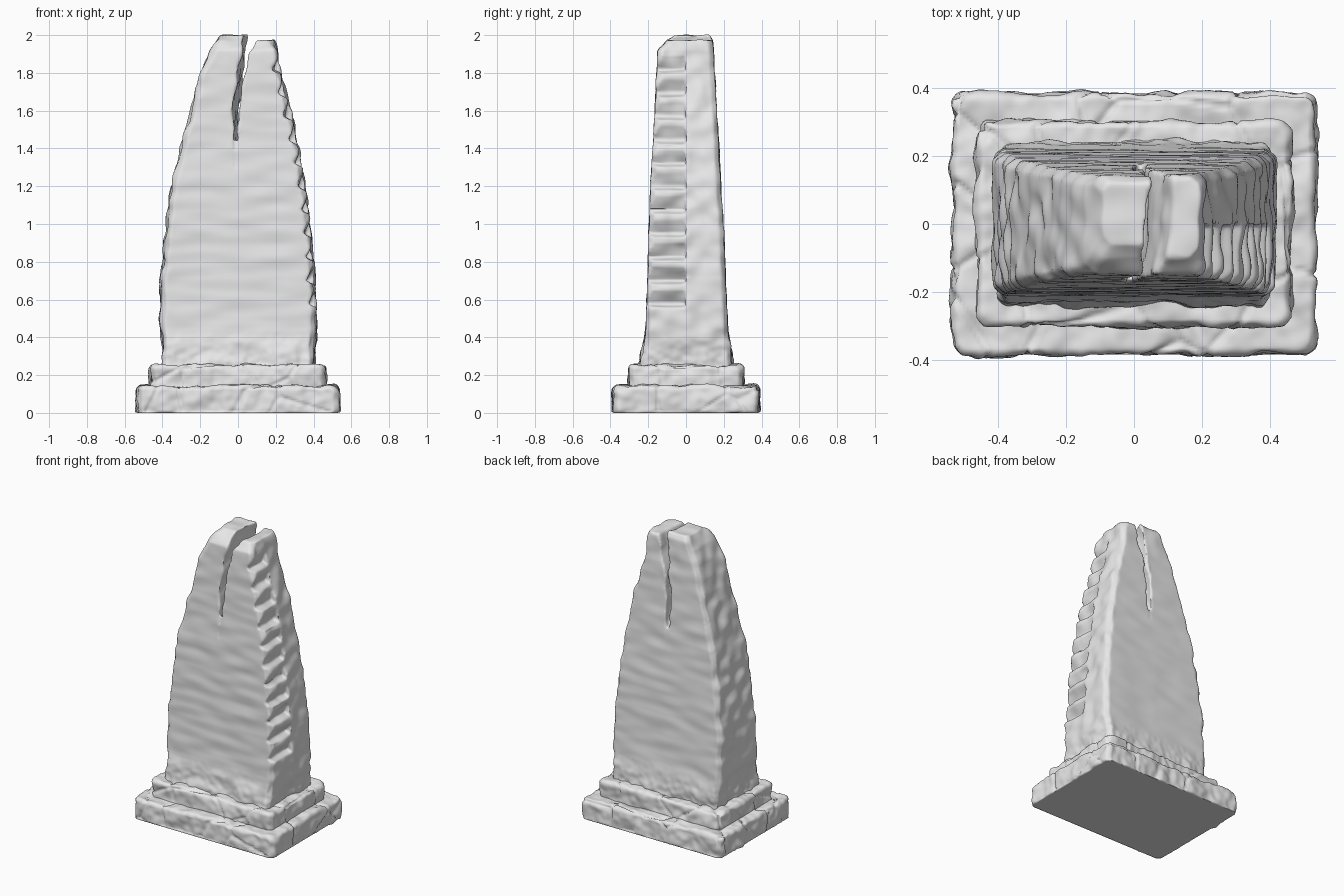
import bpy, bmesh, math
from mathutils import Vector, noise

cube = bpy.data.objects.get("Cube")
if cube:
    bpy.data.objects.remove(cube)

stone = bpy.data.materials.new("pale grey stone")
stone.use_nodes = True
GREY = (0.8, 0.8, 0.8, 1)
stone.diffuse_color = GREY
stone.node_tree.nodes["Principled BSDF"].inputs["Base Color"].default_value = GREY


def loft(name, rings):
    """Skin equal-length rings of points into a closed solid."""
    bm = bmesh.new()
    rows = [[bm.verts.new(p) for p in ring] for ring in rings]
    n = len(rows[0])
    for a, b in zip(rows, rows[1:]):
        for i in range(n):
            j = (i + 1) % n
            bm.faces.new((a[i], a[j], b[j], b[i]))
    bm.faces.new(rows[0][::-1])
    bm.faces.new(rows[-1])
    bmesh.ops.recalc_face_normals(bm, faces=bm.faces[:])
    mesh = bpy.data.meshes.new(name)
    bm.to_mesh(mesh)
    bm.free()
    obj = bpy.data.objects.new(name, mesh)
    bpy.context.collection.objects.link(obj)
    return obj


def ring(x0, x1, y0, y1, z, c):
    """Rectangle with chamfered corners at height z."""
    return [(x0 + c, y0, z), (x1 - c, y0, z), (x1, y0 + c, z), (x1, y1 - c, z),
            (x1 - c, y1, z), (x0 + c, y1, z), (x0, y1 - c, z), (x0, y0 + c, z)]


def prism(name, outline, y0, y1, shear=0.0):
    """Extrude an x-z outline along y, leaning sideways by shear."""
    return loft(name, [[(x - shear / 2, y0, z) for x, z in outline],
                       [(x + shear / 2, y1, z) for x, z in outline]])


def weather(obj, cutters, move, voxel):
    """Cut, remesh to an even skin, then wear the surface down."""
    for c in cutters:
        m = obj.modifiers.new("cut", 'BOOLEAN')
        m.operation, m.solver, m.object = 'DIFFERENCE', 'EXACT', c
    m = obj.modifiers.new("skin", 'REMESH')
    m.mode, m.voxel_size = 'VOXEL', voxel
    m = obj.modifiers.new("soften", 'SMOOTH')
    m.iterations, m.factor = 2, 0.5
    bpy.context.view_layer.update()
    mesh = bpy.data.meshes.new_from_object(
        obj.evaluated_get(bpy.context.evaluated_depsgraph_get()))
    obj.modifiers.clear()
    for c in cutters:
        bpy.data.objects.remove(c)
    shifts = [v.normal * move(v.co, v.normal) for v in mesh.vertices]
    for v, s in zip(mesh.vertices, shifts):
        v.co += s
    mesh.materials.clear()
    mesh.materials.append(stone)
    for p in mesh.polygons:
        p.use_smooth = True
        p.material_index = 0
    obj.data = mesh


def crack(co, scale, width, depth):
    d = noise.voronoi(co * scale)[0]
    return -depth * max(0, 1 - (d[1] - d[0]) / width)


# Stepped plinth: two rough slabs with cracked faces
def slab_wear(co, normal):
    if normal.z < -0.7:
        return 0
    lumps = 0.016 * noise.noise(co * 9) + 0.007 * noise.noise(co * 23)
    return lumps + crack(co + Vector((3, 1, 2)), 3.2, 0.05, 0.012)


for name, hx, hy, z0, z1 in (("lower_plinth", 0.535, 0.385, 0, 0.145),
                             ("upper_plinth", 0.462, 0.302, 0.11, 0.255)):
    b = 0.015
    slab = loft(name, [ring(-hx, hx, -hy, hy, z0, 0.025),
                       ring(-hx, hx, -hy, hy, z1 - b, 0.025),
                       ring(b - hx, hx - b, b - hy, hy - b, z1, 0.025)])
    weather(slab, [], slab_wear, 0.011)

# Tower sections: height, left x, right x, front y, back y
SECTIONS = [(0.22, -0.40, 0.40, -0.245, 0.245), (0.34, -0.40, 0.405, -0.23, 0.235),
            (0.45, -0.405, 0.41, -0.212, 0.222), (0.65, -0.41, 0.41, -0.205, 0.212),
            (0.9, -0.388, 0.392, -0.198, 0.203), (1.2, -0.352, 0.355, -0.188, 0.185),
            (1.4, -0.303, 0.32, -0.175, 0.175), (1.57, -0.26, 0.285, -0.167, 0.165),
            (1.8, -0.195, 0.225, -0.155, 0.152), (1.92, -0.145, 0.207, -0.145, 0.145),
            (1.97, -0.115, 0.192, -0.10, 0.14), (2.0, -0.095, 0.18, -0.06, 0.12)]
tower = loft("tower", [ring(x0, x1, y0, y1, z, 0.025) for z, x0, x1, y0, y1 in SECTIONS])


def right_edge(z):
    for a, b in zip(SECTIONS, SECTIONS[1:]):
        if a[0] <= z <= b[0]:
            t = (z - a[0]) / (b[0] - a[0])
            return a[2] + t * (b[2] - a[2])
    return SECTIONS[-1][2]


# Leaning cleft that splits the top into two horns
cleft = prism("cleft_cutter", [(-0.004, 1.3), (0.006, 1.3), (0.022, 1.6), (0.05, 1.78),
                               (0.075, 1.9), (0.105, 1.97), (0.3, 1.975), (0.3, 2.1),
                               (0.04, 2.1), (0.03, 1.9), (0.008, 1.75), (-0.012, 1.6)],
              -0.3, 0.3, 0.06)

# Row of saw-tooth notches on the front half of the left side
notches = []
for i in range(11):
    z = 0.575 + i * 0.124
    e = right_edge(z)
    notches.append(prism("notch_cutter", [(e - 0.042, z), (e + 0.06, z - 0.045),
                                          (e + 0.06, z + 0.13), (right_edge(z + 0.075) - 0.002, z + 0.075)],
                         -0.4, 0.0))


def tower_wear(co, normal):
    edge = abs(normal.x) + max(0, (co.z - 1.7) * 2)
    foot = max(0, 1 - (co.z - 0.25) / 0.2)
    calm = 0.006 * noise.noise(Vector((co.x * 5, co.y * 5, co.z * 14)))
    rough = 0.016 * min(1, edge + foot) * noise.noise(co * 11)
    return calm + rough + 0.008 * foot * noise.noise(co * 28)


weather(tower, [cleft] + notches, tower_wear, 0.009)
